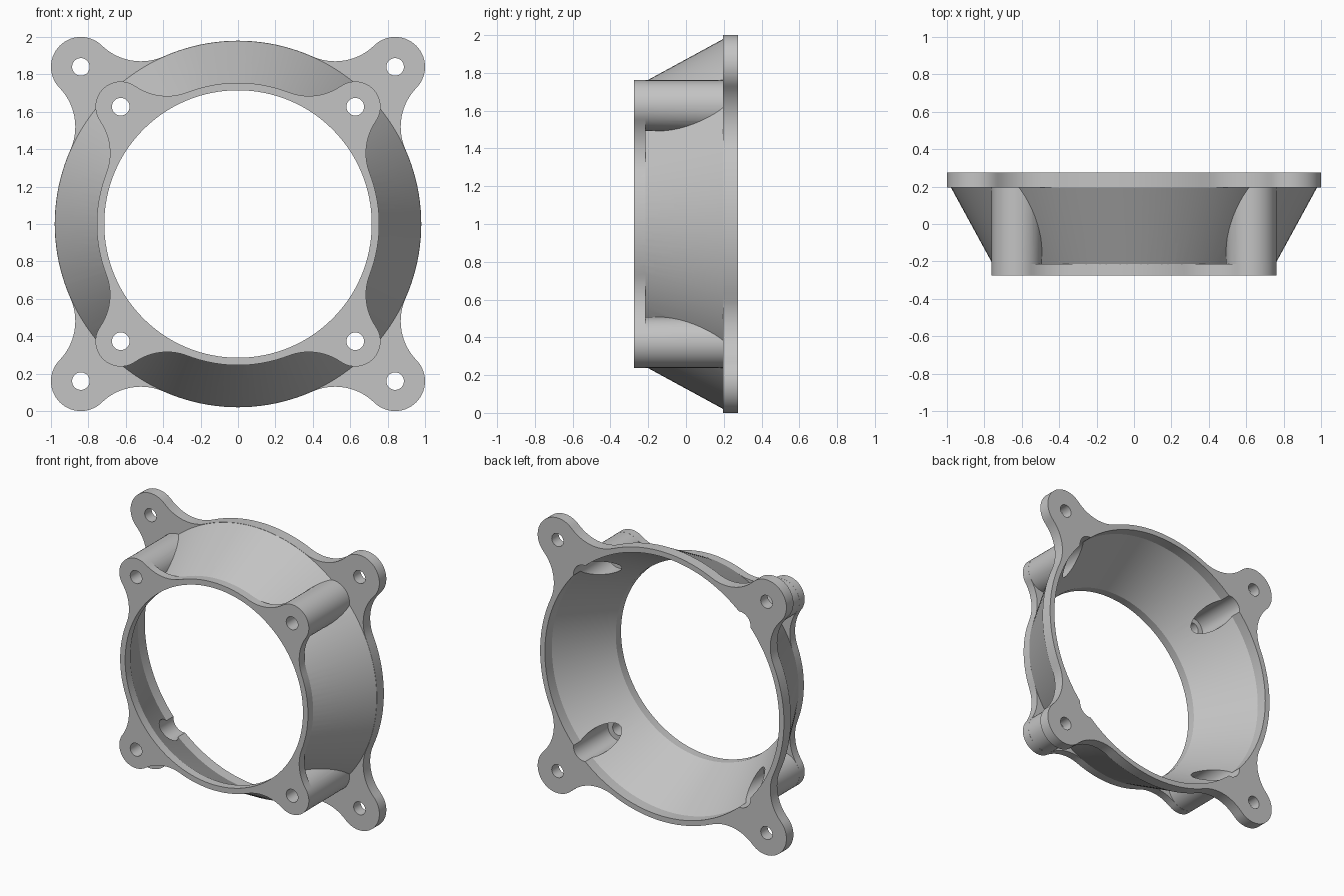
import bpy, bmesh
from math import sin, cos, pi, atan2, acos, sqrt, radians

cube = bpy.data.objects.get("Cube")
if cube:
    bpy.data.objects.remove(cube, do_unlink=True)

CENTRE_Z = 1.0
FRONT, BACK = -0.275, 0.275
FRONT_PLATE_END, BACK_PLATE_START = -0.215, 0.195
SMALL_BOLT, LARGE_BOLT = 0.627, 0.84
CORNERS = [(sx, sz) for sx in (-1, 1) for sz in (-1, 1)]

grey = bpy.data.materials.new("light grey plastic")
grey.use_nodes = True
colour = (0.55, 0.55, 0.55, 1)
grey.diffuse_color = colour
grey.node_tree.nodes["Principled BSDF"].inputs["Base Color"].default_value = colour


def new_object(name, bm):
    bmesh.ops.recalc_face_normals(bm, faces=bm.faces)
    mesh = bpy.data.meshes.new(name)
    bm.to_mesh(mesh)
    bm.free()
    mesh.materials.append(grey)
    obj = bpy.data.objects.new(name, mesh)
    bpy.context.collection.objects.link(obj)
    return obj


def prism(name, outline, y0, y1):
    """Extrude an (x, z) outline along y."""
    bm = bmesh.new()
    rings = [[bm.verts.new((x, y, z + CENTRE_Z)) for x, z in outline] for y in (y0, y1)]
    n = len(outline)
    for ring in rings:
        bm.faces.new(ring)
    for i in range(n):
        j = (i + 1) % n
        bm.faces.new((rings[0][i], rings[0][j], rings[1][j], rings[1][i]))
    return new_object(name, bm)


def cylinder(name, x, z, radius, y0, y1, sides=40):
    circle = [(x + radius * cos(2 * pi * i / sides), z + radius * sin(2 * pi * i / sides))
              for i in range(sides)]
    return prism(name, circle, y0, y1)


def lathe(name, profile, sides=128):
    """Closed solid turned round the y axis from (radius, y) points."""
    bm = bmesh.new()
    rings = [[bm.verts.new((r * cos(2 * pi * i / sides), y, r * sin(2 * pi * i / sides) + CENTRE_Z))
              for i in range(sides)] for r, y in profile]
    bm.faces.new(rings[0])
    bm.faces.new(rings[-1])
    for a, b in zip(rings, rings[1:]):
        for i in range(sides):
            j = (i + 1) % sides
            bm.faces.new((a[i], a[j], b[j], b[i]))
    return new_object(name, bm)


def arc(cx, cy, r, a0, a1, steps):
    return [(cx + r * cos(a0 + (a1 - a0) * i / steps), cy + r * sin(a0 + (a1 - a0) * i / steps))
            for i in range(steps + 1)]


def flange_outline(ring, bolt, ear, fillet=0.3):
    """Ring with four round ears, blended by concave fillets."""
    d, a, b = bolt * sqrt(2), ring + fillet, ear + fillet
    phi = acos((a * a + d * d - b * b) / (2 * a * d))
    fx, fy = a * cos(phi), -a * sin(phi)
    turn = atan2(fy, fx - d)
    half = arc(d, 0, ear, 0, turn, 14)
    half += arc(fx, fy, fillet, turn + pi, pi - phi, 14)[1:]
    half += arc(0, 0, ring, -phi, -pi / 4, 10)[1:]
    ear_points = half[::-1] + [(x, -y) for x, y in half[1:-1]]
    outline = []
    for k in range(4):
        t = pi / 4 + k * pi / 2
        outline += [(x * cos(t) - y * sin(t), x * sin(t) + y * cos(t)) for x, y in ear_points]
    return outline


def combine(target, tool, operation):
    mod = target.modifiers.new(operation.lower(), "BOOLEAN")
    mod.operation = operation
    mod.solver = "EXACT"
    mod.object = tool
    bpy.ops.object.select_all(action="DESELECT")
    bpy.context.view_layer.objects.active = target
    target.select_set(True)
    bpy.ops.object.modifier_apply(modifier=mod.name)
    bpy.data.objects.remove(tool, do_unlink=True)


# Two flanges joined by a tapered duct
adapter = prism("duct_adapter", flange_outline(0.98, LARGE_BOLT, 0.16), BACK_PLATE_START, BACK)
duct = lathe("duct", [(0.736, -0.25), (0.979, BACK_PLATE_START + 0.001), (0.96, 0.25)])
combine(adapter, duct, "UNION")
front = prism("front_flange", flange_outline(0.755, SMALL_BOLT, 0.135), FRONT, FRONT_PLATE_END)
combine(adapter, front, "UNION")

# Bolt posts behind the front flange ears
for sx, sz in CORNERS:
    post = cylinder("post", sx * SMALL_BOLT, sz * SMALL_BOLT, 0.1345, -0.25, 0.23)
    combine(adapter, post, "UNION")

# Tapered bore
bore = lathe("bore", [(0.715, -0.4), (0.715, FRONT_PLATE_END), (0.942, BACK_PLATE_START), (0.942, 0.4)])
combine(adapter, bore, "DIFFERENCE")

# Bolt holes, and wider pockets for the bolt heads inside the duct
for sx, sz in CORNERS:
    for name, bolt, radius, y0 in (("back_hole", LARGE_BOLT, 0.047, 0.1),
                                   ("front_hole", SMALL_BOLT, 0.047, -0.4),
                                   ("head_pocket", SMALL_BOLT, 0.085, -0.12)):
        hole = cylinder(name, sx * bolt, sz * bolt, radius, y0, 0.4, 32)
        combine(adapter, hole, "DIFFERENCE")

# Smooth curved walls, crisp rims
bpy.ops.object.select_all(action="DESELECT")
bpy.context.view_layer.objects.active = adapter
adapter.select_set(True)
bpy.ops.object.shade_smooth_by_angle(angle=radians(25))
